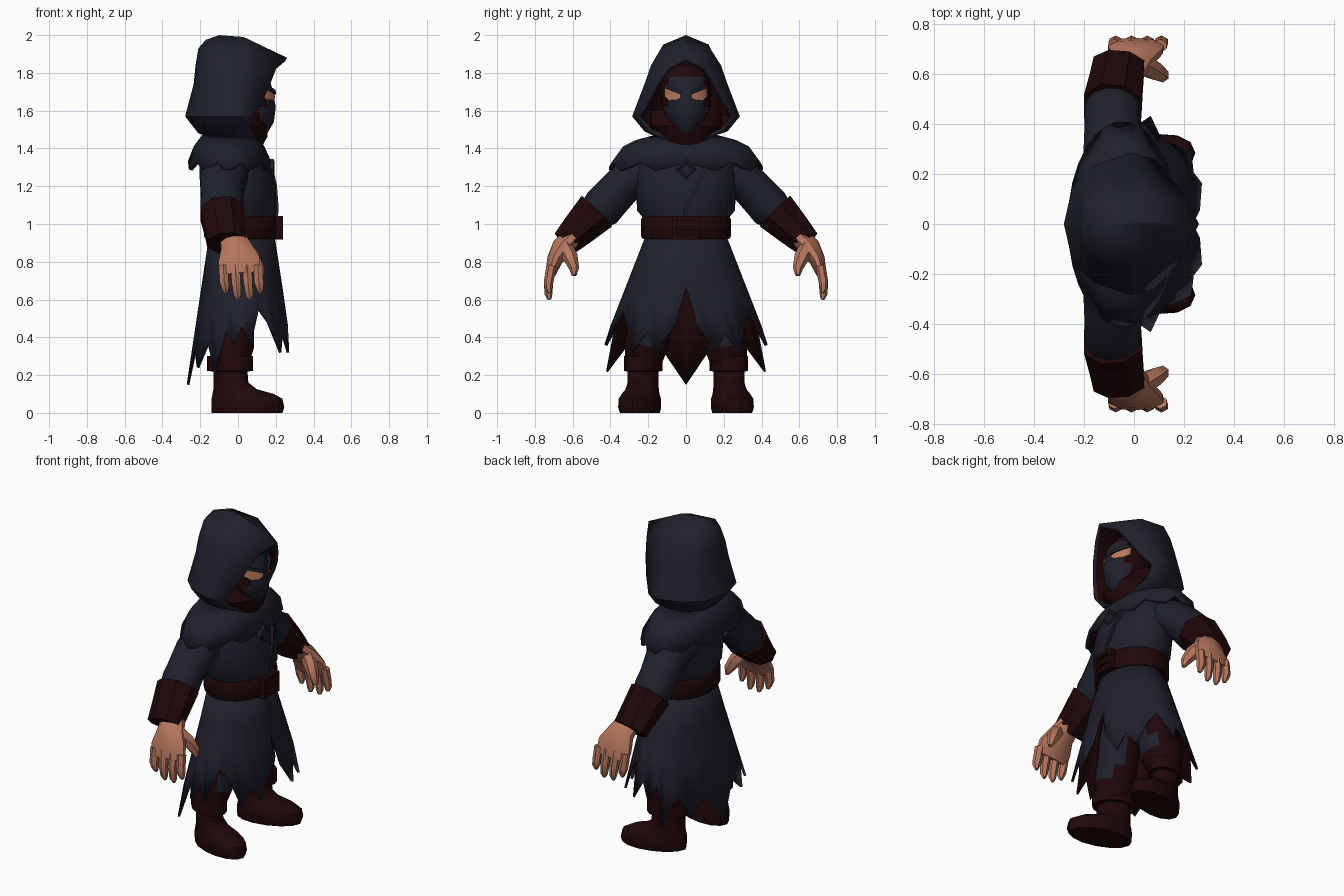
import bpy, bmesh, math
from mathutils import Vector

if "Cube" in bpy.data.objects:
    bpy.data.objects.remove(bpy.data.objects["Cube"])


def material(name, rgb):
    m = bpy.data.materials.new(name)
    m.diffuse_color = (*rgb, 1)
    m.use_nodes = True
    m.node_tree.nodes["Principled BSDF"].inputs["Base Color"].default_value = m.diffuse_color
    return m


NAVY = material("navy cloth", (0.0135, 0.0145, 0.024))
MAROON = material("dark maroon leather", (0.0145, 0.0022, 0.0026))
SKIN = material("skin", (0.47, 0.185, 0.112))


def skin(name, rings, mats, caps=True, mirror=False, thick=0):
    """Bridge closed rings of points into one surface."""
    bm = bmesh.new()
    vs = [[bm.verts.new(p) for p in r] for r in rings]
    n = len(rings[0])
    for a, b in zip(vs, vs[1:]):
        for i in range(n):
            j = (i + 1) % n
            bm.faces.new((a[i], a[j], b[j], b[i]))
    if caps:
        bm.faces.new(vs[0])
        bm.faces.new(vs[-1])
    bmesh.ops.remove_doubles(bm, verts=bm.verts, dist=0.0005)
    bmesh.ops.recalc_face_normals(bm, faces=bm.faces)
    me = bpy.data.meshes.new(name)
    bm.to_mesh(me)
    bm.free()
    for m in mats:
        me.materials.append(m)
    ob = bpy.data.objects.new(name, me)
    bpy.context.collection.objects.link(ob)
    if thick:   # lining gets the second material
        s = ob.modifiers.new("lining", 'SOLIDIFY')
        s.thickness, s.offset, s.material_offset = thick, -1, 1
    if mirror:
        md = ob.modifiers.new("mirror", 'MIRROR')
        md.use_axis = (False, True, False)
    return ob


def loft(name, rows, mats, n=16, yc=0, shear=0, **kw):
    """Rows of (z, back x, front x, half width)."""
    rings = []
    for z, xb, xf, ry in rows:
        ring = []
        for i in range(n):
            t = 2 * math.pi * i / n
            x = (xb + xf) / 2 + (xf - xb) / 2 * math.cos(t)
            ring.append((x, yc + shear * x + ry * math.sin(t), z))
        rings.append(ring)
    return skin(name, rings, mats, **kw)


def tube(name, path, mats, n=8, **kw):
    """Path of (x, y, z, radius along x, other radius)."""
    pts = [Vector(p[:3]) for p in path]
    rings = []
    for k, p in enumerate(path):
        d = (pts[min(k + 1, len(pts) - 1)] - pts[max(k - 1, 0)]).normalized()
        u = (Vector((1, 0, 0)) - d * d.x).normalized()
        v = d.cross(u)
        ts = [2 * math.pi * (i + .5) / n for i in range(n)]
        rings.append([pts[k] + u * p[3] * math.cos(t) + v * p[4] * math.sin(t) for t in ts])
    return skin(name, rings, mats, **kw)


def box(name, x, y, z, mat):
    rings = [[(a, y[0], z[0]), (a, y[1], z[0]), (a, y[1], z[1]), (a, y[0], z[1])] for a in x]
    return skin(name, rings, [mat])


# Hood: hoops from the front rim to the back spine, apex down to throat
hoops = [
    [(.26, 0, 1.88), (.205, .1, 1.83), (.17, .16, 1.74), (.13, .21, 1.65), (.08, .26, 1.57), (.07, .2, 1.49), (.12, 0, 1.39)],
    [(.03, 0, 1.99), (.05, .125, 1.935), (.03, .185, 1.84), (.01, .22, 1.74), (-.01, .285, 1.57), (-.02, .22, 1.49), (0, 0, 1.42)],
    [(-.1, 0, 2.0), (-.12, .12, 1.95), (-.13, .168, 1.85), (-.14, .195, 1.75), (-.16, .235, 1.57), (-.14, .17, 1.48), (-.1, 0, 1.44)],
    [(-.17, 0, 1.975), (-.21, 0, 1.93), (-.225, 0, 1.84), (-.235, 0, 1.74), (-.28, 0, 1.57), (-.21, 0, 1.48), (-.15, 0, 1.46)],
]
# extra hoop that rounds the back of the head
hoops.insert(3, [(a[0] + .72 * (b[0] - a[0]), a[1] * .64, a[2] + .72 * (b[2] - a[2])) for a, b in zip(hoops[2], hoops[3])])
hoops = [h + [(x, -y, z) for x, y, z in h[-2:0:-1]] for h in hoops]
skin("hood", hoops, [NAVY, MAROON], caps=False, thick=.022)

# Head with mask, scarf and eyes
head = loft("head", [(1.48, 0, .155, .05), (1.54, -.05, .19, .1), (1.62, -.08, .2, .13), (1.7, -.1, .185, .135),
                     (1.78, -.1, .165, .125), (1.84, -.1, .12, .09)], [MAROON, NAVY])
for f in head.data.polygons:
    f.material_index = int(f.center.x > .1 and abs(f.center.y) < .1 and f.center.z < 1.79)
loft("scarf", [(1.38, -.1, .11, .1), (1.46, -.12, .155, .14), (1.52, -.12, .16, .19), (1.6, -.12, .1, .19)], [MAROON])


def on_face(y, z, lift):
    front = .2 - .1875 * (z - 1.62)
    return (.045 + (front - .045) * math.sqrt(1 - (y / .134) ** 2) + lift, y, z)


cols = [(.028, 1.668, 1.685), (.052, 1.655, 1.695), (.095, 1.657, 1.712), (.114, 1.675, 1.72)]
skin("eye", [[on_face(y, a, .002), on_face(y, b, .002), on_face(y, b, .009), on_face(y, a, .009)]
             for y, a, b in cols], [SKIN], mirror=True)
skin("brow", [[on_face(y, b, .0), on_face(y, b + .022, .0), on_face(y, b + .022, .018), on_face(y, b, .018)]
              for y, a, b in cols], [NAVY], mirror=True)

# Tunic body, lapel seam and clasp
loft("tunic", [(.93, -.16, .19, .215), (1.03, -.165, .195, .225), (1.07, -.18, .206, .258), (1.2, -.19, .2, .268),
               (1.34, -.19, .16, .265), (1.43, -.16, .12, .2), (1.48, -.12, .1, .12)], [NAVY], n=20)
tube("lapel", [(.17, .1, 1.3, .02, .012), (.192, .06, 1.2, .02, .012), (.205, .0, 1.08, .015, .012),
               (.2, -.01, 1.0, .01, .01)], [NAVY], n=4)
skin("clasp", [[(x, 0, 1.29 - r), (x, r, 1.29), (x, 0, 1.29 + r), (x, -r, 1.29)]
               for x, r in [(.165, .055), (.188, .055), (.193, .042), (.186, .03)]], [NAVY])

# Shoulder cape with ragged hem
N = 30
cape = []
for z, xb, xf, ry, jag in [(1.47, -.19, .07, .17, 0), (1.445, -.21, .11, .265, 0), (1.41, -.235, .14, .335, 0),
                           (1.31, -.265, .175, .41, .022)]:
    ring = []
    for i in range(N):
        t = 2 * math.pi * i / N
        ring.append(((xb + xf) / 2 + (xf - xb) / 2 * math.cos(t), ry * math.sin(t),
                     z + jag * (1, -.3, -1)[min(i, N - i) % 3]))
    cape.append(ring)
skin("shoulder_cape", cape, [NAVY, MAROON], caps=False, thick=.02)

# Skirt: ragged hem given as (degrees from front, height), mirrored
hem = [(0, .67), (8, .47), (21, .32), (30, .43), (39, .32), (54, .48), (67, .55), (80, .36), (90, .46),
       (102, .36), (110, .45), (121, .22), (135, .37), (149, .24), (163, .34), (180, .15)]
hem += [(-a, z) for a, z in hem[-2:0:-1]]
rings = []
for k in (0, .33, .66, 1):
    ring = []
    for a, low in hem:
        t, z = math.radians(a), .96 + (low - .96) * k
        d = .96 - z
        xb, xf = -.15 - .15 * d, .19 + .155 * d
        ring.append(((xb + xf) / 2 + (xf - xb) / 2 * math.cos(t), (.205 + .39 * d) * math.sin(t), z))
    rings.append(ring)
skin("skirt", rings, [NAVY, MAROON], caps=False, thick=.014)

# Belt and buckle
loft("belt", [(.92, -.17, .205, .228), (.935, -.18, .215, .238), (1.025, -.18, .215, .238), (1.04, -.17, .205, .228)],
     [MAROON], n=20)
for s in (-1, 1):
    y, z = s * .062, .98 + s * .05
    box("buckle_side", (.19, .237), (y - .012, y + .012), (.918, 1.042), MAROON)
    box("buckle_bar", (.19, .235), (-.06, .06), (z - .012, z + .012), MAROON)
box("buckle_tongue", (.2, .23), (-.035, .06), (.972, .988), MAROON)

# Legs and boots
leg = tube("trouser_leg", [(-.02, .11, .8, .12, .1), (-.02, .15, .6, .125, .12), (-.03, .19, .45, .12, .12),
                           (-.03, .21, .36, .12, .12), (-.04, .228, .27, .1, .1)], [MAROON, NAVY], n=12, mirror=True)
for f in leg.data.polygons:   # cloth patch over the knee
    f.material_index = int(f.normal.x > .3 and f.normal.y < .5 and f.center.z > .38)
loft("boot", [(0, -.14, .235, .1), (.03, -.14, .245, .108), (.075, -.14, .235, .106), (.1, -.135, .19, .095),
              (.125, -.13, .1, .085), (.16, -.13, .055, .08), (.22, -.13, .05, .08), (.221, -.165, .08, .098),
              (.3, -.165, .08, .1), (.305, -.13, .05, .08)], [MAROON], n=14, yc=.235, shear=.2, mirror=True)

# Sleeves and gauntlets
tube("sleeve", [(-.07, .18, 1.29, .14, .12), (-.08, .31, 1.23, .125, .108), (-.085, .405, 1.13, .115, .112),
                (-.085, .445, 1.085, .118, .115), (-.085, .5, 1.04, .1, .09)], [NAVY], n=12, mirror=True)
tube("gauntlet", [(-.085, .475, 1.065, .125, .122), (-.07, .57, .97, .115, .1), (-.06, .64, .9, .11, .08)],
     [MAROON], n=8, mirror=True)

# Hands: palm, four fingers, thumb
tube("palm", [(-.03, .6, .93, .07, .055), (-.01, .655, .875, .085, .058), (.005, .695, .81, .115, .042),
              (.012, .717, .735, .115, .027)], [SKIN], n=10, mirror=True)
for x, tip in [(-.078, .635), (-.015, .6), (.048, .6), (.105, .635)]:
    tube("finger", [(x, .712, .78, .028, .027), (x + .005, .728, .69, .028, .025), (x + .012, .728, tip + .025, .022, .02),
                    (x + .014, .722, tip, .01, .01)], [SKIN], n=6, mirror=True)
tube("thumb", [(.02, .65, .89, .04, .045), (.08, .612, .825, .042, .04), (.115, .592, .765, .03, .027),
               (.128, .592, .728, .013, .013)], [SKIN], n=6, mirror=True)

# Smooth shading with sharp creases
for ob in bpy.context.collection.objects:
    ob.select_set(True)
    bpy.context.view_layer.objects.active = ob
bpy.ops.object.shade_smooth_by_angle(angle=math.radians(38))
